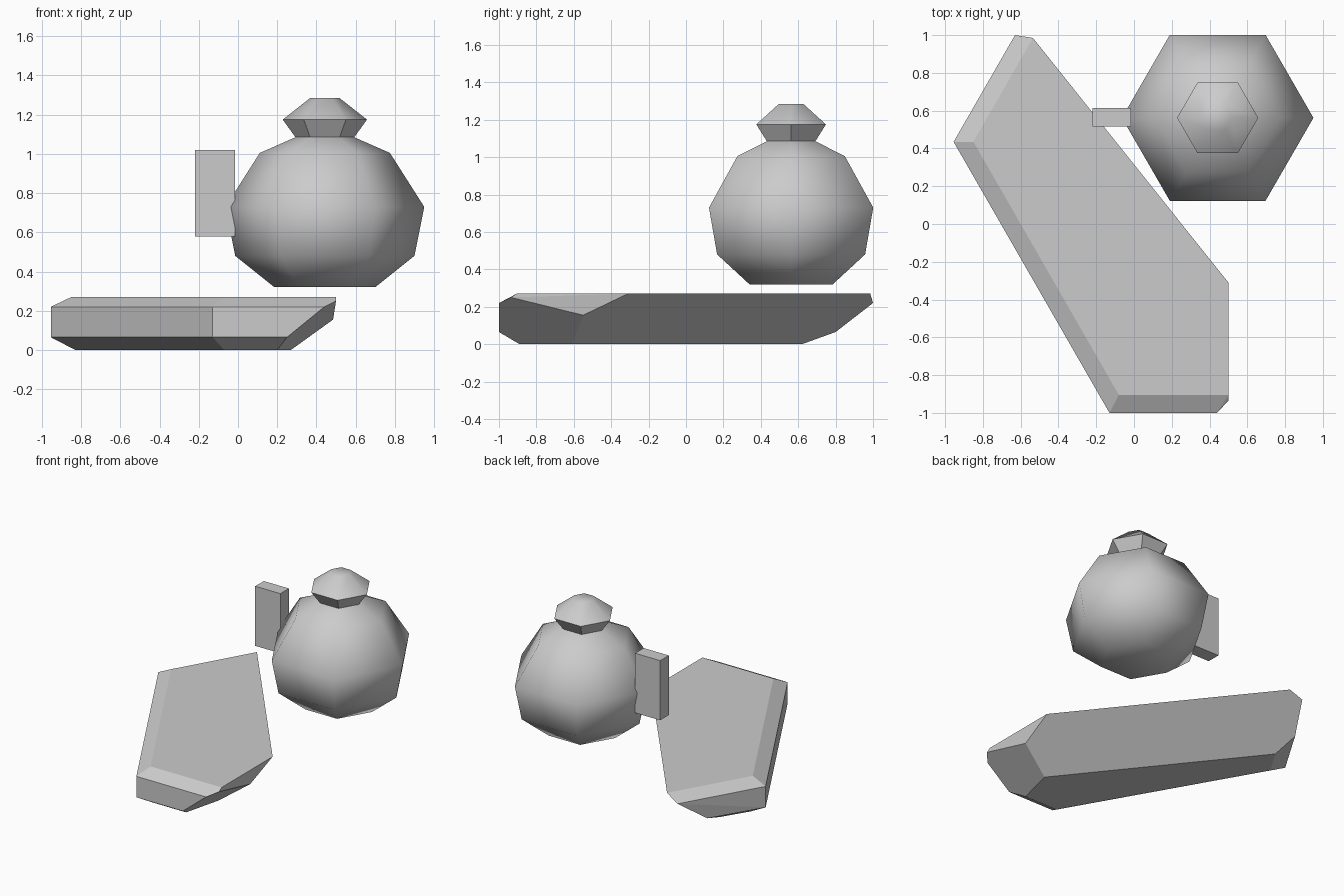
import bpy
import bmesh
from math import cos, sin, tau
from mathutils import Vector

cube = bpy.data.objects.get("Cube")
if cube:
    bpy.data.objects.remove(cube, do_unlink=True)

clay = bpy.data.materials.new("plain grey clay")
clay.use_nodes = True
GREY = (0.6, 0.6, 0.6, 1)
clay.diffuse_color = GREY
clay.node_tree.nodes["Principled BSDF"].inputs["Base Color"].default_value = GREY


def add_object(name, bm, location=(0, 0, 0)):
    bmesh.ops.recalc_face_normals(bm, faces=bm.faces[:])
    mesh = bpy.data.meshes.new(name)
    bm.to_mesh(mesh)
    bm.free()
    mesh.materials.append(clay)
    obj = bpy.data.objects.new(name, mesh)
    obj.location = location
    bpy.context.scene.collection.objects.link(obj)
    return obj


def turned_pot(name, profile, location, flat_band, sides=6):
    """Six-sided turning of (radius, height) pairs, smooth except one band."""
    bm = bmesh.new()
    rings = [[bm.verts.new((r * cos(tau * i / sides), r * sin(tau * i / sides), z))
              for i in range(sides)] for r, z in profile]
    for band, (low, high) in enumerate(zip(rings, rings[1:])):
        for i in range(sides):
            j = (i + 1) % sides
            face = bm.faces.new((low[i], low[j], high[j], high[i]))
            face.smooth = band != flat_band
            if band == flat_band:
                for edge in face.edges:
                    edge.smooth = False
    for ring in (rings[0], rings[-1]):
        bm.faces.new(ring).smooth = True
    return add_object(name, bm, location)


def hull_slab(name, levels):
    """Convex slab wrapped around outlines given per height."""
    bm = bmesh.new()
    for z, outline in levels:
        for x, y in outline:
            bm.verts.new((x, y, z))
    bmesh.ops.convex_hull(bm, input=bm.verts[:])
    bmesh.ops.dissolve_limit(bm, angle_limit=0.06, verts=bm.verts[:], edges=bm.edges[:])
    return add_object(name, bm)


def box(name, low, high):
    low, high = Vector(low), Vector(high)
    bm = bmesh.new()
    bmesh.ops.create_cube(bm, size=1)
    bmesh.ops.scale(bm, vec=high - low, verts=bm.verts[:])
    return add_object(name, bm, (low + high) / 2)


# Pot with pinched neck and lid
turned_pot("pot_body_and_lid",
           [(0.257, 0.32), (0.457, 0.48), (0.507, 0.73), (0.332, 1.005),
            (0.15, 1.085), (0.215, 1.175), (0.075, 1.285)],
           (0.443, 0.562, 0), flat_band=4)

# Upright handle block at the pot's side
box("handle", (-0.22, 0.515, 0.58), (-0.015, 0.615, 1.02))

# Faceted slab with chamfered rim and undercut sides
hull_slab("faceted_slab", [
    (0.27, [(-0.85, 0.435), (-0.535, 0.985), (0.5, -0.31), (0.5, -0.905), (-0.08, -0.905)]),
    (0.25, [(0.5, -0.935)]),
    (0.22, [(-0.955, 0.435), (-0.63, 1), (0.44, -1), (-0.13, -1)]),
    (0.155, [(0.485, -0.55)]),
    (0.065, [(-0.955, 0.435), (-0.735, 0.8), (0.25, -1), (-0.13, -1)]),
    (0, [(-0.83, 0.43), (-0.713, 0.62), (0.27, -0.61), (0.2, -0.89), (-0.07, -0.89)]),
])
